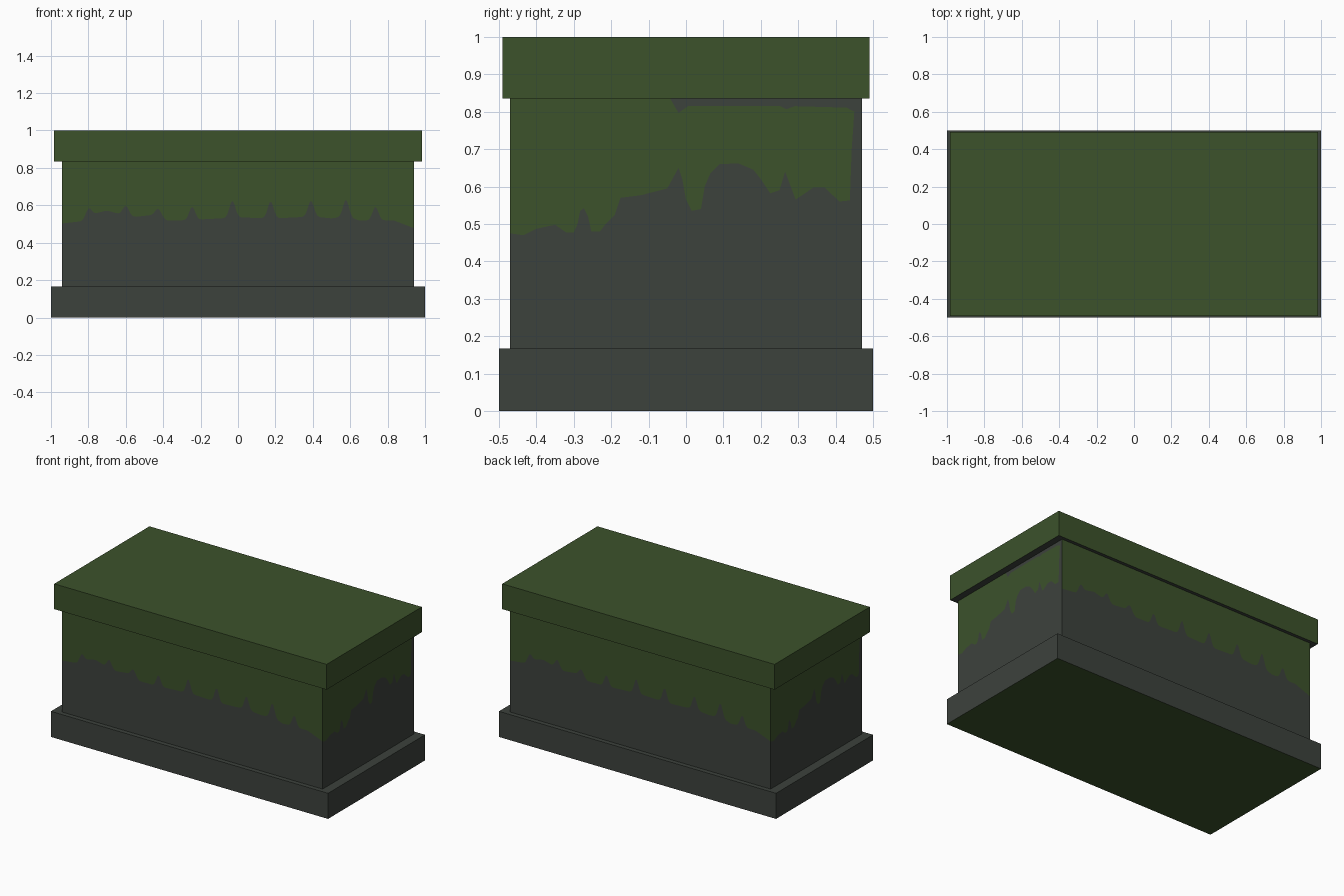
import bpy, bmesh, math

if "Cube" in bpy.data.objects:
    bpy.data.objects.remove(bpy.data.objects["Cube"])

def mat(name, rgb):
    m = bpy.data.materials.new(name)
    m.diffuse_color = (*rgb, 1)
    m.use_nodes = True
    m.node_tree.nodes["Principled BSDF"].inputs["Base Color"].default_value = m.diffuse_color
    return m

STONE = mat("dark_stone", (0.046, 0.054, 0.046))
MOSS = mat("moss_green", (0.045, 0.084, 0.024))

def finish(name, bm):
    me = bpy.data.meshes.new(name)
    bm.to_mesh(me)
    bm.free()
    me.materials.append(STONE)
    me.materials.append(MOSS)
    ob = bpy.data.objects.new(name, me)
    bpy.context.collection.objects.link(ob)

def box(name, hx, hy, z0, z1, rule):
    bm = bmesh.new()
    bmesh.ops.create_cube(bm, size=2)
    for v in bm.verts:
        v.co = (v.co.x * hx, v.co.y * hy, z1 if v.co.z > 0 else z0)
    bm.normal_update()
    for f in bm.faces:
        f.material_index = rule(f.normal)
    finish(name, bm)

def lerp(pts, x):
    for (a, p), (b, q) in zip(pts, pts[1:]):
        if x <= b:
            return p + (q - p) * max(0, (x - a) / (b - a))
    return pts[-1][1]

# Body dimensions
HX, HY, Z0, Z1 = 0.94, 0.47, 0.167, 0.835

# Long walls: uneven moss edge with narrow stone peaks
LONG_EDGE = [(-.94, .503), (-.83, .515), (-.79, .55), (-.70, .572), (-.64, .555), (-.55, .538),
             (-.44, .55), (-.38, .518), (-.28, .52), (0, .535), (.2, .53), (.4, .54),
             (.5, .53), (.58, .54), (.65, .518), (.83, .52), (.94, .478)]
PEAKS = [(-.80, .04), (-.60, .05), (-.425, .038), (-.245, .07), (-.03, .09), (.175, .09),
         (.39, .085), (.577, .09), (.735, .072)]

def long_edge(x):
    return lerp(LONG_EDGE, x) + sum(h * math.exp(-((x - c) / .022) ** 2) for c, h in PEAKS)

# Short walls: rising moss edge, plus a bare strip under the lid
SHORT_EDGE = [(-.47, .475), (-.435, .47), (-.40, .487), (-.35, .498), (-.32, .477), (-.30, .477),
              (-.29, .50), (-.283, .535), (-.273, .542), (-.262, .52), (-.253, .48), (-.23, .48),
              (-.215, .50), (-.19, .525), (-.175, .57), (-.12, .577), (-.05, .595), (-.02, .65),
              (-.01, .62), (0, .565), (.015, .535), (.04, .54), (.05, .60), (.065, .635),
              (.09, .66), (.14, .662), (.18, .645), (.20, .62), (.225, .582), (.25, .59),
              (.265, .64), (.278, .605), (.293, .565), (.34, .597), (.37, .598), (.41, .56),
              (.438, .563), (.443, .70), (.45, .80), (.47, .80)]
STRIP_EDGE = [(-.47, Z1), (-.042, Z1), (-.02, .797), (.005, .815), (.25, .816), (.268, .807),
              (.29, .815), (.43, .811), (.45, .80), (.47, .80)]

def wall(bm, us, low, high, place):
    """Vertical columns: stone, moss, then stone again above 'high'."""
    for a, b in zip(us, us[1:]):
        levels = [(Z0, Z0), (low(a), low(b)), (high(a), high(b)), (Z1, Z1)]
        for (p, q), (r, s), m in zip(levels, levels[1:], (0, 1, 0)):
            quad = [(a, p), (b, q), (b, s), (a, r)]
            if abs(b - a) < 1e-6 or (r - p < 1e-5 and s - q < 1e-5):
                continue
            if s - q < 1e-5:
                quad.pop(2)
            elif r - p < 1e-5:
                quad.pop(3)
            f = bm.faces.new([bm.verts.new(place(u, z)) for u, z in quad])
            f.material_index = m

bm = bmesh.new()
long_us = [-HX + 2 * HX * i / 200 for i in range(201)]
short_us = sorted({p[0] for p in SHORT_EDGE + STRIP_EDGE})
for s in (1, -1):  # opposite walls are half-turn copies
    wall(bm, long_us, long_edge, lambda u: Z1, lambda u, z: (s * u, -s * HY, z))
    wall(bm, short_us, lambda u: lerp(SHORT_EDGE, u), lambda u: lerp(STRIP_EDGE, u),
         lambda u, z: (s * HX, s * u, z))
bmesh.ops.remove_doubles(bm, verts=bm.verts, dist=1e-5)
finish("chest_body", bm)

# Plinth: stone with mossy underside; lid: moss with stone underside
box("base_plinth", 1.0, 0.5, 0, Z0, lambda n: 1 if n.z < -0.5 else 0)
box("lid_slab", 0.983, 0.491, Z1, 1.0, lambda n: 0 if n.z < -0.5 else 1)
